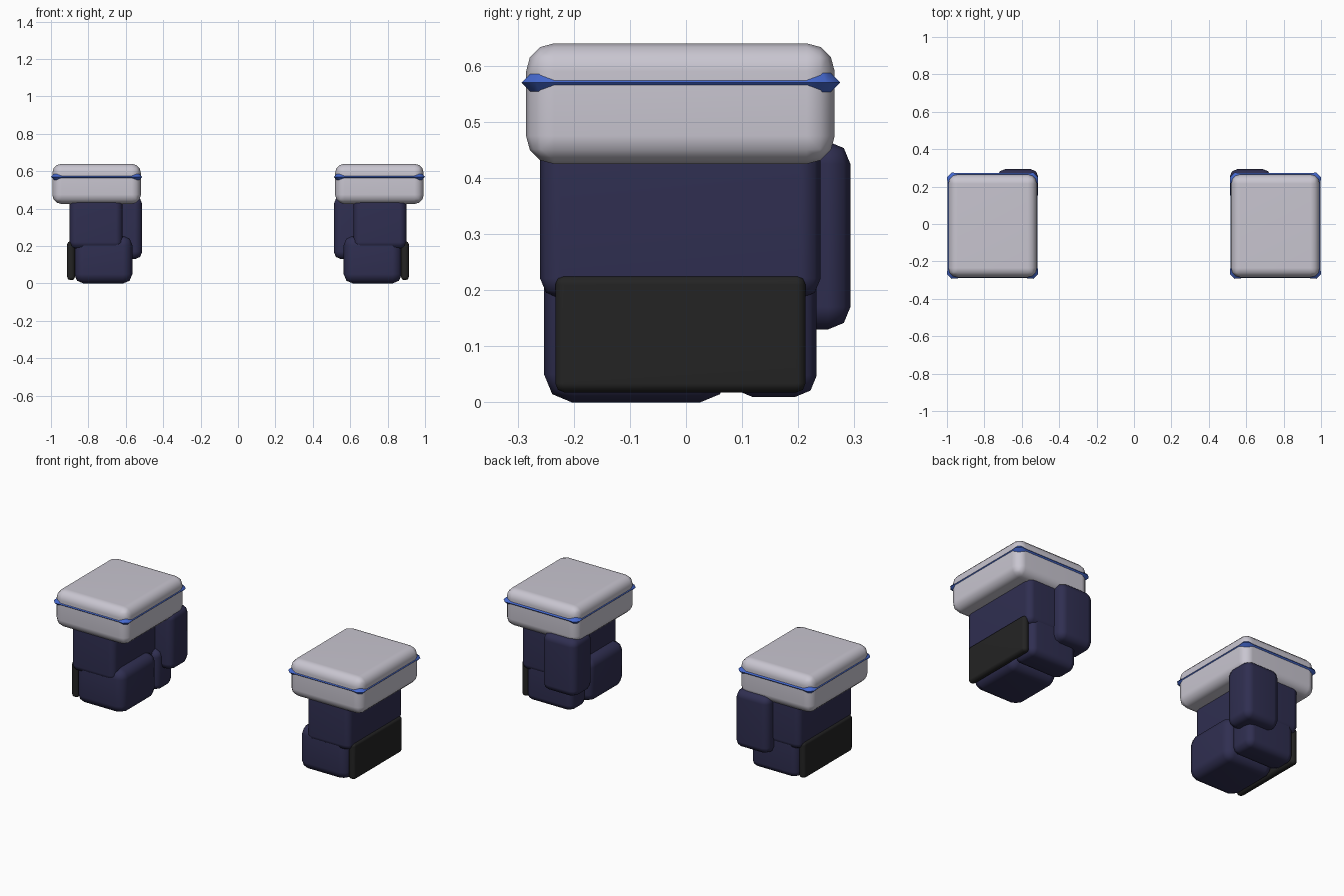
import bpy, bmesh, math
from mathutils import Vector

if "Cube" in bpy.data.objects:
    bpy.data.objects.remove(bpy.data.objects["Cube"])


def material(name, rgb):
    m = bpy.data.materials.new(name)
    m.diffuse_color = (*rgb, 1)
    m.use_nodes = True
    m.node_tree.nodes["Principled BSDF"].inputs["Base Color"].default_value = m.diffuse_color
    return m


GREY = material("pale grey", (0.58, 0.56, 0.63))
BLUE = material("bright blue", (0.06, 0.14, 0.62))
NAVY = material("dark navy", (0.029, 0.028, 0.082))
BLACK = material("near black", (0.017, 0.017, 0.017))


def finish(bm, name, mat):
    """Turn the bmesh into a smooth object mirrored to the other side."""
    bmesh.ops.recalc_face_normals(bm, faces=bm.faces)
    me = bpy.data.meshes.new(name)
    bm.to_mesh(me)
    bm.free()
    me.materials.append(mat)
    ob = bpy.data.objects.new(name, me)
    bpy.context.collection.objects.link(ob)
    bpy.ops.object.select_all(action='DESELECT')
    ob.select_set(True)
    bpy.context.view_layer.objects.active = ob
    bpy.ops.object.shade_smooth_by_angle(angle=math.radians(50))
    mirror = ob.modifiers.new("mirror", 'MIRROR')
    mirror.use_mirror_merge = False
    ob.modifiers.new("flat_normals", 'WEIGHTED_NORMAL').keep_sharp = True
    return ob


def rounded_box(name, mat, x, y, z, bevel, segments=2):
    """Box between the given x, y and z ranges with bevelled edges."""
    bm = bmesh.new()
    bmesh.ops.create_cube(bm, size=1)
    for v in bm.verts:
        v.co = Vector([(r[0] + r[1]) / 2 + c * (r[1] - r[0])
                       for r, c in zip((x, y, z), v.co)])
    bmesh.ops.bevel(bm, geom=bm.edges[:], offset=bevel, segments=segments,
                    profile=0.5, affect='EDGES')
    return finish(bm, name, mat)


def trim_ring(name, mat, centre, hx, hy):
    """Thin diamond-section band that swells at its four corners."""
    cx, cy, cz = centre
    rings = []
    for sx, sy in ((1, 1), (-1, 1), (-1, -1), (1, -1)):
        # Corner path: offsets from the corner, radius, outward direction
        pts = [(0, -0.047, 0.010, 1, 0), (-0.007, -0.020, 0.020, 1, 0.4),
               (-0.020, -0.007, 0.020, 0.4, 1), (-0.047, 0, 0.010, 0, 1)]
        if sx * sy < 0:
            pts.reverse()
        for dx, dy, r, nx, ny in pts:
            rings.append((Vector((cx + sx * (hx + dx), cy + sy * (hy + dy), cz)),
                          r, Vector((sx * nx, sy * ny, 0))))
    bm = bmesh.new()
    up = Vector((0, 0, 1))
    loops = [[bm.verts.new(p + d * r) for d in (n, up, -n, -up)]
             for p, r, n in rings]
    for i, a in enumerate(loops):
        b = loops[(i + 1) % len(loops)]
        for j in range(4):
            k = (j + 1) % 4
            bm.faces.new((a[j], a[k], b[k], b[j]))
    return finish(bm, name, mat)


# Cuff and its trim
rounded_box("cuff", GREY, (0.519, 0.993), (-0.285, 0.265), (0.425, 0.64), 0.05, 3)
trim_ring("cuff_trim", BLUE, (0.756, -0.009, 0.57), 0.231, 0.271)

# Hand
rounded_box("palm", NAVY, (0.617, 0.90), (-0.26, 0.24), (0.185, 0.47), 0.036)
rounded_box("front_fingers", NAVY, (0.565, 0.875), (-0.253, 0.075), (0.0, 0.255), 0.05)
rounded_box("rear_finger", NAVY, (0.575, 0.875), (0.08, 0.233), (0.01, 0.245), 0.038)
rounded_box("thumb", NAVY, (0.512, 0.73), (0.118, 0.293), (0.13, 0.465), 0.04)

# Guard plate on the outer side
rounded_box("guard_plate", BLACK, (0.872, 0.913), (-0.233, 0.213), (0.018, 0.226), 0.016)
